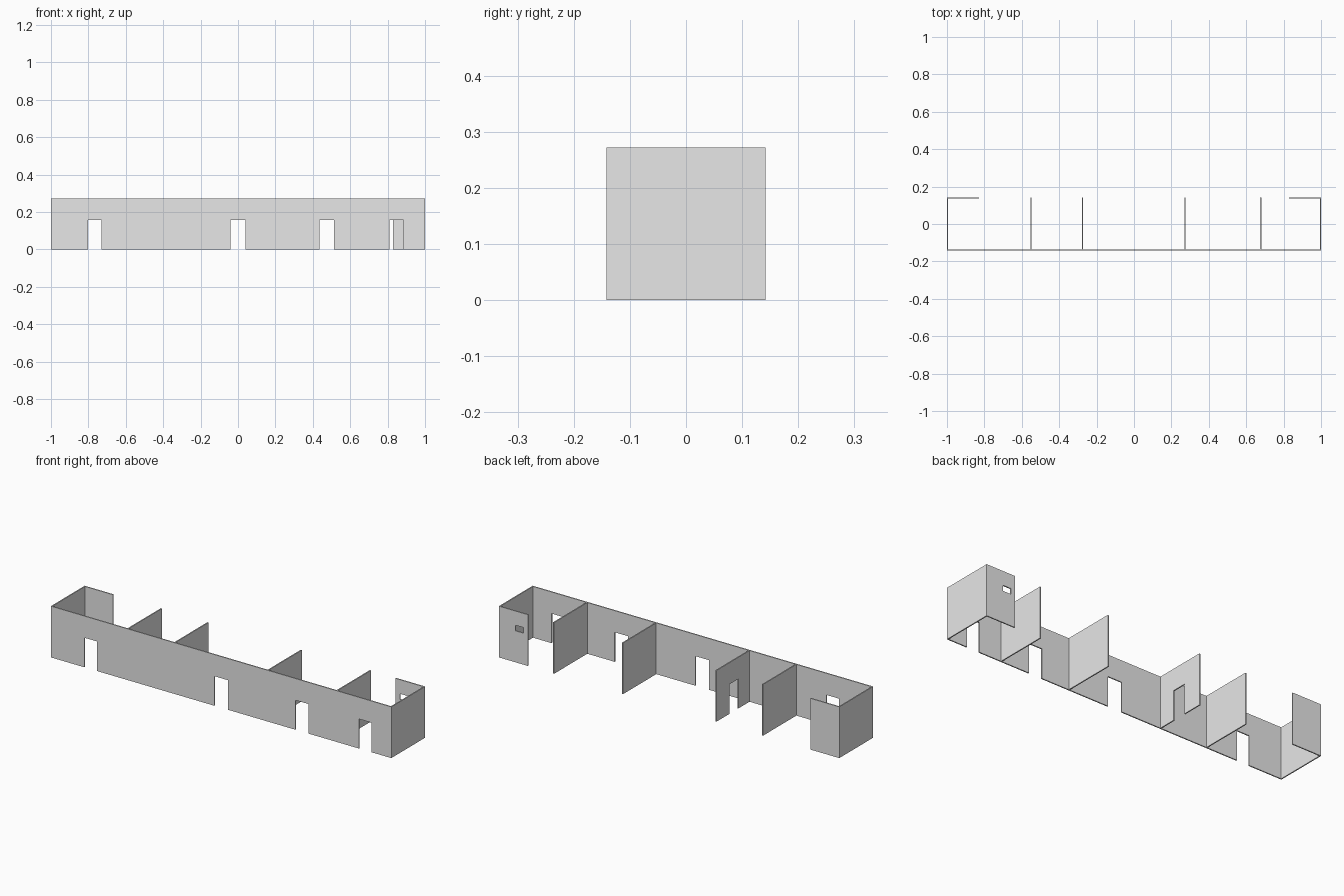
import bpy
import bmesh
from mathutils import Vector

cube = bpy.data.objects.get("Cube")
if cube:
    bpy.data.objects.remove(cube, do_unlink=True)

HEIGHT = 0.272
HALF_X, HALF_Y = 1.0, 0.142
THICK = 0.006
DOOR_TOP = 0.157

grey = bpy.data.materials.new("light grey plaster")
grey.use_nodes = True
grey.diffuse_color = (0.8, 0.8, 0.8, 1)
grey.node_tree.nodes["Principled BSDF"].inputs["Base Color"].default_value = (0.8, 0.8, 0.8, 1)


def wall(name, axis, start, end, offset, openings=()):
    """Upright wall along x or y; openings are (from, to, bottom, top)."""
    us = sorted({start, end, *(v for o in openings for v in o[:2])})
    zs = sorted({0.0, HEIGHT, *(v for o in openings for v in o[2:])})

    def point(u, z):
        return (u, offset, z) if axis == "x" else (offset, u, z)

    # Lay out the panel, leaving the openings empty
    bm = bmesh.new()
    for u0, u1 in zip(us, us[1:]):
        for z0, z1 in zip(zs, zs[1:]):
            u, z = (u0 + u1) / 2, (z0 + z1) / 2
            if any(a < u < b and c < z < d for a, b, c, d in openings):
                continue
            corners = [(u0, z0), (u1, z0), (u1, z1), (u0, z1)]
            bm.faces.new([bm.verts.new(point(*c)) for c in corners])
    bmesh.ops.remove_doubles(bm, verts=bm.verts, dist=1e-5)

    # Thicken to full depth
    depth = Vector((0, THICK, 0)) if axis == "x" else Vector((THICK, 0, 0))
    made = bmesh.ops.extrude_face_region(bm, geom=bm.faces[:], use_keep_orig=True)
    moved = [g for g in made["geom"] if isinstance(g, bmesh.types.BMVert)]
    bmesh.ops.translate(bm, verts=moved, vec=depth)
    bmesh.ops.recalc_face_normals(bm, faces=bm.faces)

    mesh = bpy.data.meshes.new(name)
    bm.to_mesh(mesh)
    bm.free()
    mesh.materials.append(grey)
    obj = bpy.data.objects.new(name, mesh)
    bpy.context.collection.objects.link(obj)
    return obj


def door(a, b):
    return (a, b, 0.0, DOOR_TOP)


# Long front wall with four doorways
wall("front_wall", "x", -HALF_X, HALF_X, -HALF_Y,
     [door(-0.803, -0.73), door(-0.04, 0.04), door(0.436, 0.514), door(0.81, 0.885)])

# End walls
inner = -HALF_Y + THICK
wall("right_end_wall", "y", inner, HALF_Y, -HALF_X)
wall("left_end_wall", "y", inner, HALF_Y, HALF_X - THICK)

# Short back returns, one with a small window
back = HALF_Y - THICK
wall("right_back_return", "x", -HALF_X + THICK, -0.83, back)
wall("left_back_return", "x", 0.83, HALF_X - THICK, back,
     [(0.855, 0.903, 0.167, 0.197)])

# Cross partitions, one with a doorway
for number, (x, gaps) in enumerate([(-0.55, []), (-0.275, [door(-0.042, 0.034)]),
                                    (0.273, []), (0.678, [])], 1):
    wall(f"partition_{number}", "y", inner, HALF_Y, x - THICK / 2, gaps)
